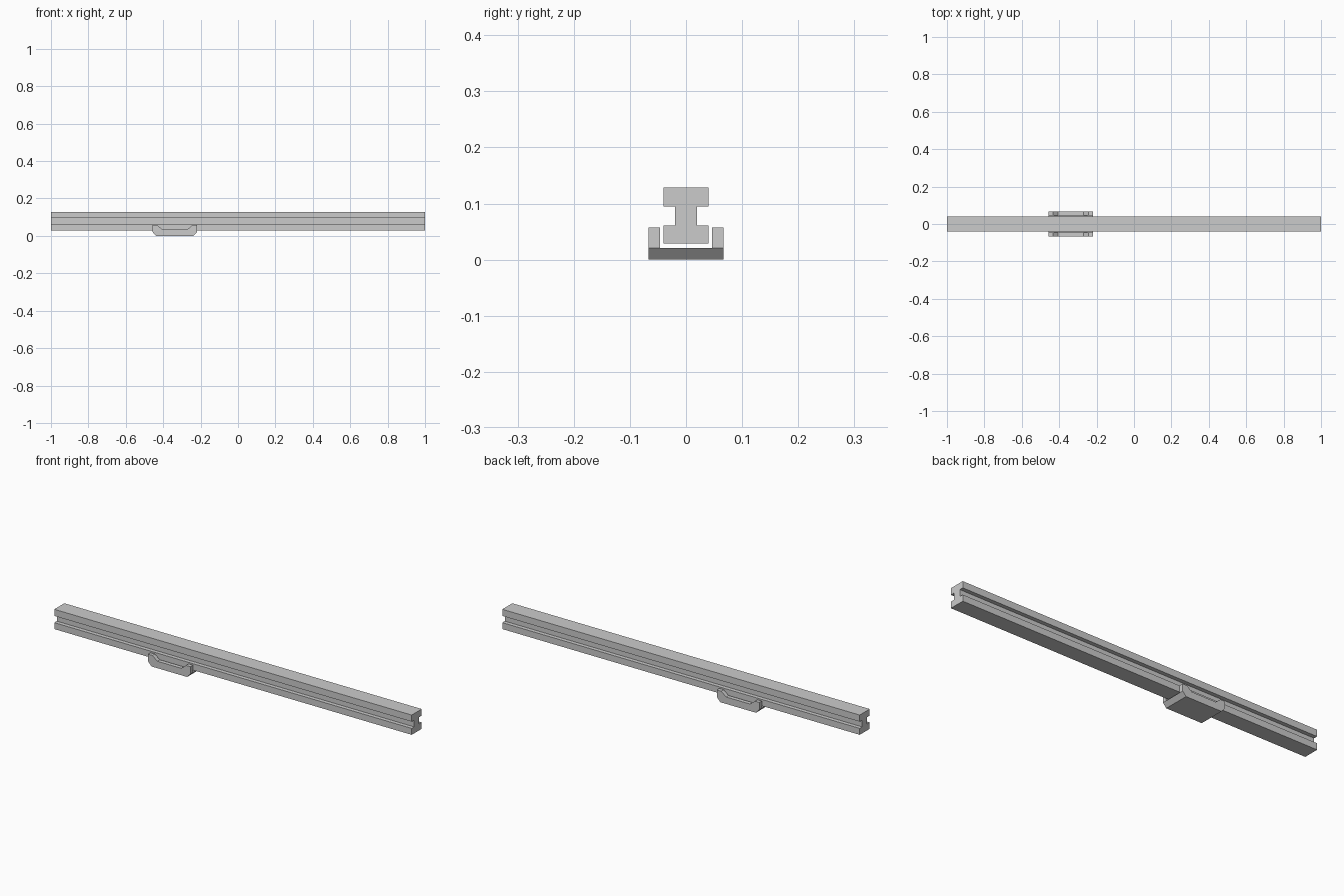
import bpy, bmesh
from mathutils import Vector

if "Cube" in bpy.data.objects:
    bpy.data.objects.remove(bpy.data.objects["Cube"])


def prism(name, profile, to_3d, start, end):
    """Extrude a 2D profile between two positions along one axis."""
    bm = bmesh.new()
    face = bm.faces.new([bm.verts.new(to_3d(a, b, start)) for a, b in profile])
    ext = bmesh.ops.extrude_face_region(bm, geom=[face])
    moved = [g for g in ext["geom"] if isinstance(g, bmesh.types.BMVert)]
    offset = Vector(to_3d(0, 0, end)) - Vector(to_3d(0, 0, start))
    bmesh.ops.translate(bm, verts=moved, vec=offset)
    bmesh.ops.recalc_face_normals(bm, faces=bm.faces)
    mesh = bpy.data.meshes.new(name)
    bm.to_mesh(mesh)
    bm.free()
    obj = bpy.data.objects.new(name, mesh)
    bpy.context.collection.objects.link(obj)
    return obj


def mirrored(half):
    return half + [(-a, b) for a, b in reversed(half)]


def along_x(y, z, x):
    return (x, y, z)


CARRIAGE_X = -0.338


def along_y(x, z, y):
    return (x + CARRIAGE_X, y, z)


# Long I-section rail
rail = mirrored([(0.04, 0.0285), (0.04, 0.061), (0.02, 0.061),
                 (0.02, 0.095), (0.04, 0.095), (0.04, 0.1285)])
prism("rail", rail, along_x, -1, 1)

# Carriage floor with bevelled underside ends
FLOOR = 0.021
floor = mirrored([(0.1, 0), (0.119, FLOOR)])
prism("carriage_floor", floor, along_y, -0.0665, 0.0665)

# Carriage side walls, dipped in the middle
wall = mirrored([(0.119, FLOOR), (0.119, 0.057), (0.094, 0.057), (0.067, 0.035)])
for side, sign in (("front", -1), ("back", 1)):
    prism("carriage_wall_" + side, wall, along_y, sign * 0.0465, sign * 0.0665)
